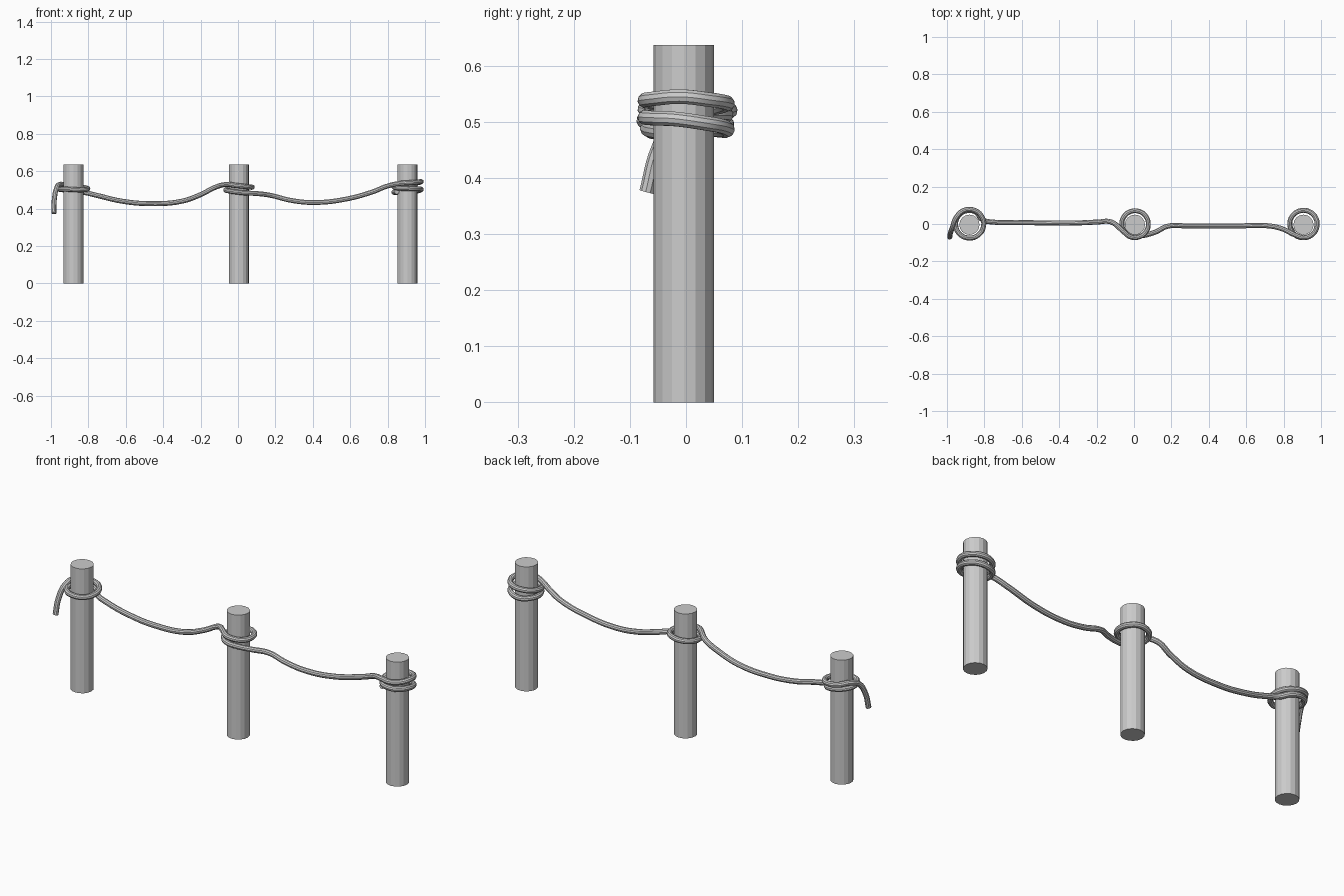
import bpy
from math import cos, sin, radians
from mathutils import Vector

if "Cube" in bpy.data.objects:
    bpy.data.objects.remove(bpy.data.objects["Cube"])

POST_X = {"left": 0.906, "middle": 0.005, "right": -0.88}
POST_Y = -0.004
POST_RADIUS = 0.054
POST_HEIGHT = 0.637
ROPE_RADIUS = 0.0135

grey = bpy.data.materials.new("plain grey")
grey.use_nodes = True
colour = (0.6, 0.6, 0.6, 1)
grey.diffuse_color = colour
grey.node_tree.nodes["Principled BSDF"].inputs["Base Color"].default_value = colour


def add_post(name, x):
    """Upright faceted post standing on the ground."""
    bpy.ops.mesh.primitive_cylinder_add(
        vertices=16, radius=POST_RADIUS, depth=POST_HEIGHT,
        location=(x, POST_Y, POST_HEIGHT / 2))
    post = bpy.context.object
    post.name = name
    post.data.materials.append(grey)


def wrap(x, start, end, heights, radii=(0.073, 0.069), steps=12):
    """Points of a coil around a post, with heights spread evenly along it."""
    points = []
    for i in range(steps + 1):
        t = i / steps
        angle = radians(start + (end - start) * t)
        s = t * (len(heights) - 1)
        k = min(int(s), len(heights) - 2)
        z = heights[k] + (heights[k + 1] - heights[k]) * (s - k)
        r = radii[0] + (radii[1] - radii[0]) * t
        points.append((x + r * cos(angle), r * sin(angle), z))
    return points


def add_rope(name, points):
    """Round smooth rope through the given points."""
    curve = bpy.data.curves.new(name, "CURVE")
    curve.dimensions = "3D"
    curve.bevel_depth = ROPE_RADIUS
    curve.bevel_resolution = 3
    curve.resolution_u = 6
    curve.use_fill_caps = True
    spline = curve.splines.new("BEZIER")
    spline.bezier_points.add(len(points) - 1)
    for knot, point in zip(spline.bezier_points, points):
        knot.co = Vector(point)
        knot.handle_left_type = knot.handle_right_type = "AUTO"
    rope = bpy.data.objects.new(name, curve)
    bpy.context.collection.objects.link(rope)
    curve.materials.append(grey)
    bpy.ops.object.select_all(action="DESELECT")
    rope.select_set(True)
    bpy.context.view_layer.objects.active = rope
    bpy.ops.object.convert(target="MESH")
    bpy.ops.object.shade_smooth_by_angle()


# Posts
for side, x in POST_X.items():
    add_post(side + "_post", x)

# Rope: hanging end, coil, sag, coil, sag, coil
tail = [(-0.985, -0.07, 0.375), (-0.982, -0.05, 0.45), (-0.97, -0.015, 0.51)]
right_coil = wrap(POST_X["right"], 155, -340, (0.53, 0.515, 0.5, 0.505, 0.5, 0.485),
                  (0.079, 0.071))
first_sag = [(-0.75, 0.01, 0.47), (-0.62, 0.008, 0.44), (-0.47, 0.006, 0.427),
             (-0.3, 0.006, 0.44), (-0.2, 0.01, 0.475), (-0.12, 0.01, 0.515)]
middle_coil = wrap(POST_X["middle"], 215, 650, (0.53, 0.515, 0.515, 0.5, 0.485))
second_sag = [(0.11, -0.045, 0.48), (0.18, -0.012, 0.47), (0.28, -0.01, 0.445),
              (0.4, -0.01, 0.433), (0.56, -0.01, 0.448), (0.72, -0.01, 0.49),
              (0.79, -0.025, 0.518)]
left_coil = wrap(POST_X["left"], 235, 940, (0.535, 0.545, 0.53, 0.51, 0.505, 0.485, 0.49),
                 (0.073, 0.073), 18)

add_rope("rope", tail + right_coil + first_sag + middle_coil + second_sag + left_coil)
